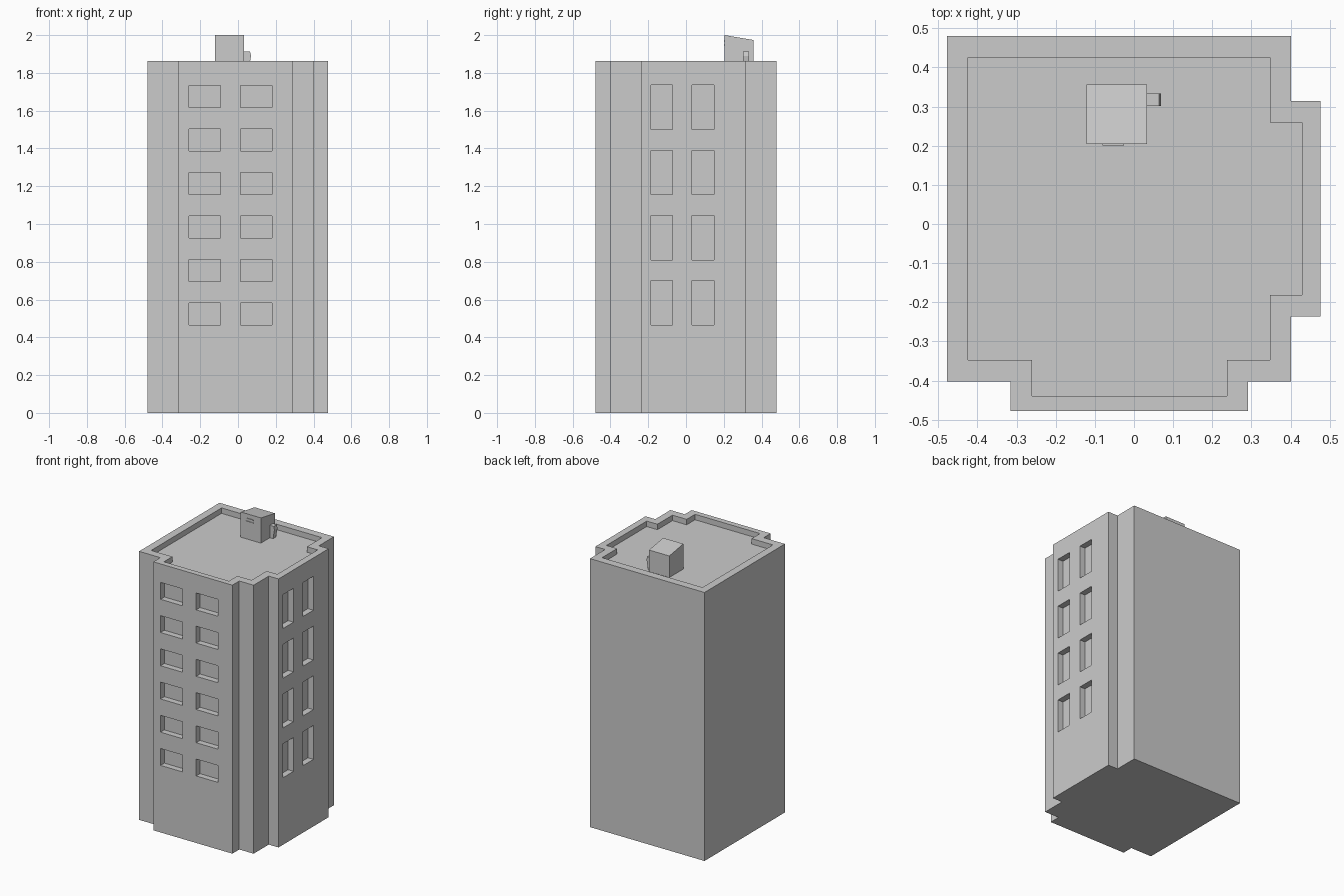
import bpy, bmesh

if "Cube" in bpy.data.objects:
    bpy.data.objects.remove(bpy.data.objects["Cube"])


def prism(name, profile, to_3d, lo, hi):
    """Extrude a 2D profile between lo and hi; to_3d maps (a, b, t) to xyz."""
    bm = bmesh.new()
    low = [bm.verts.new(to_3d(a, b, lo)) for a, b in profile]
    top = [bm.verts.new(to_3d(a, b, hi)) for a, b in profile]
    bm.faces.new(low)
    bm.faces.new(top)
    n = len(profile)
    for i in range(n):
        j = (i + 1) % n
        bm.faces.new((low[i], low[j], top[j], top[i]))
    bmesh.ops.recalc_face_normals(bm, faces=bm.faces)
    mesh = bpy.data.meshes.new(name)
    bm.to_mesh(mesh)
    bm.free()
    obj = bpy.data.objects.new(name, mesh)
    bpy.context.collection.objects.link(obj)
    return obj


def along_z(a, b, t):
    return (a, b, t)


def along_x(a, b, t):
    return (t, a, b)


def along_y(a, b, t):
    return (a, t, b)


def box(name, x0, x1, y0, y1, z0, z1):
    return prism(name, [(x0, y0), (x1, y0), (x1, y1), (x0, y1)], along_z, z0, z1)


def cut(target, cutter):
    mod = target.modifiers.new(cutter.name, 'BOOLEAN')
    mod.operation = 'DIFFERENCE'
    mod.solver = 'EXACT'
    mod.object = cutter
    bpy.context.view_layer.objects.active = target
    bpy.ops.object.modifier_apply(modifier=mod.name)
    bpy.data.objects.remove(cutter)


ROOF, PARAPET = 1.825, 1.863

# Tower body with projecting front and right bays
outer = [(-.478, -.402), (-.315, -.402), (-.315, -.478), (.291, -.478),
         (.291, -.402), (.401, -.402), (.401, -.236), (.476, -.236),
         (.476, .314), (.401, .314), (.401, .48), (-.478, .48)]
tower = prism("tower", outer, along_z, 0, PARAPET)

# Sunken roof inside the parapet
inner = [(-.424, -.347), (-.261, -.347), (-.261, -.439), (.238, -.439),
         (.238, -.347), (.347, -.347), (.347, -.182), (.429, -.182),
         (.429, .26), (.347, .26), (.347, .425), (-.424, .425)]
cut(tower, prism("roof_cutter", inner, along_z, ROOF, 2))

# Recessed front windows: six rows of two
for row in range(6):
    z = .465 + row * .2305
    for x in (-.26, .014):
        cut(tower, box("front_window_cutter", x, x + .167, -.6, -.436, z, z + .117))

# Recessed tall windows on the right: four rows of two
for row in range(4):
    z = .465 + row * .345
    for y in (-.186, .032):
        cut(tower, box("right_window_cutter", .434, .6, y, y + .115, z, z + .235))

# Rooftop stair house with a sloping top
prism("stair_house", [(.204, ROOF), (.357, ROOF), (.357, 1.974), (.204, 2)],
      along_x, -.122, .033)

# Thin vent slats on the front of the stair house
for z in (1.945, 1.965):
    box("vent_slat", -.08, -.025, .2, .206, z, z + .006)

# Small tapered vent box on the side of the stair house
prism("side_vent", [(.03, ROOF), (.058, ROOF), (.069, 1.89), (.064, 1.912), (.03, 1.912)],
      along_y, .301, .334)
